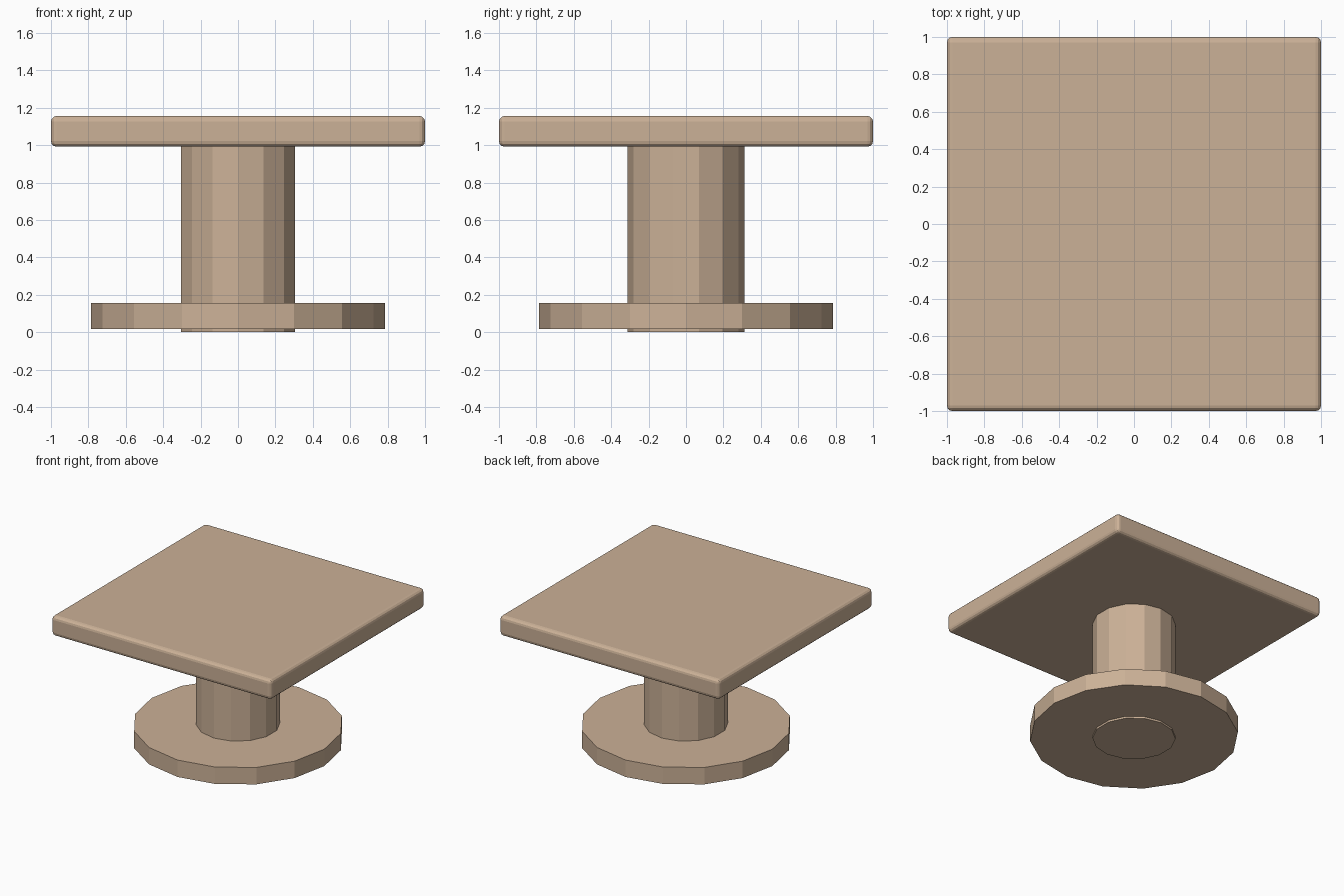
import bpy

default = bpy.data.objects.get("Cube")
if default:
    bpy.data.objects.remove(default, do_unlink=True)

# Single tan material
tan = bpy.data.materials.new("tan")
tan.use_nodes = True
colour = (0.60, 0.44, 0.31, 1)
tan.diffuse_color = colour
tan.node_tree.nodes["Principled BSDF"].inputs["Base Color"].default_value = colour


def finish(name):
    ob = bpy.context.object
    ob.name = ob.data.name = name
    ob.data.materials.append(tan)
    return ob


def drum(name, sides, radius, bottom, top):
    bpy.ops.mesh.primitive_cylinder_add(
        vertices=sides, radius=radius, depth=top - bottom,
        location=(0, 0, (bottom + top) / 2))
    return finish(name)


# Round foot and pillar, faceted
drum("base_disc", 16, 0.785, 0.016, 0.155)
drum("pillar", 14, 0.313, 0.0, 1.02)

# Square top with rounded edges
bottom, top = 0.992, 1.156
bpy.ops.mesh.primitive_cube_add(size=1, location=(0, 0, (bottom + top) / 2))
slab = finish("table_top")
slab.scale = (2, 2, top - bottom)
bpy.ops.object.transform_apply(location=False, rotation=False, scale=True)
bevel = slab.modifiers.new("rounded_edges", "BEVEL")
bevel.width = 0.03
bevel.segments = 3
